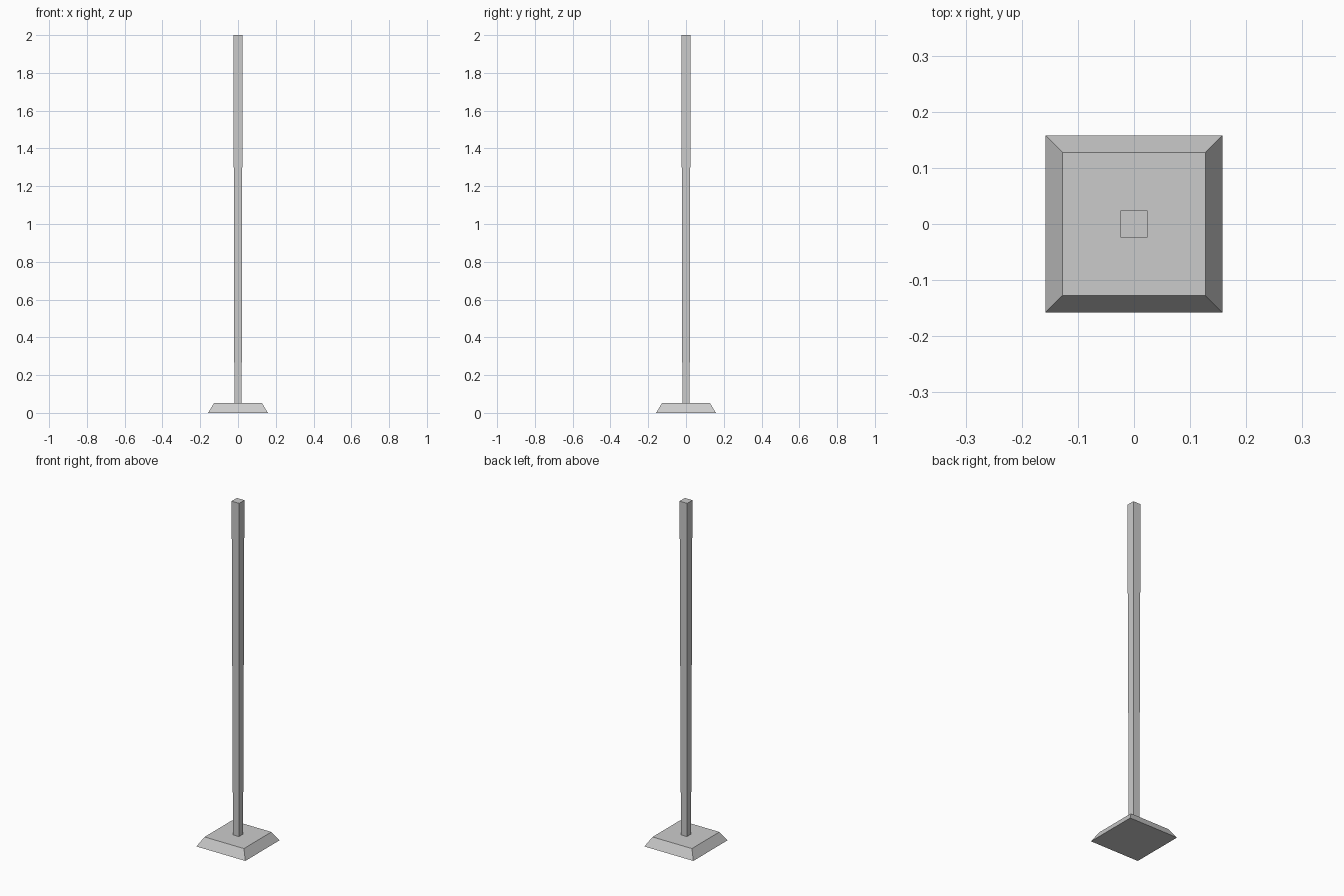
import bpy
import bmesh

if "Cube" in bpy.data.objects:
    bpy.data.objects.remove(bpy.data.objects["Cube"])


def tapered_block(name, half_bottom, half_top, z0, z1):
    """Square block whose top and bottom have different half widths."""
    bm = bmesh.new()
    bmesh.ops.create_cube(bm, size=2)
    for v in bm.verts:
        top = v.co.z > 0
        half = half_top if top else half_bottom
        v.co.x *= half
        v.co.y *= half
        v.co.z = z1 if top else z0
    mesh = bpy.data.meshes.new(name)
    bm.to_mesh(mesh)
    bm.free()
    obj = bpy.data.objects.new(name, mesh)
    bpy.context.collection.objects.link(obj)
    return obj


# Bevelled square foot
tapered_block("base", 0.158, 0.127, 0.0, 0.052)

# Slender post, slightly wider towards the top
tapered_block("post", 0.0193, 0.0243, 0.05, 2.0)
